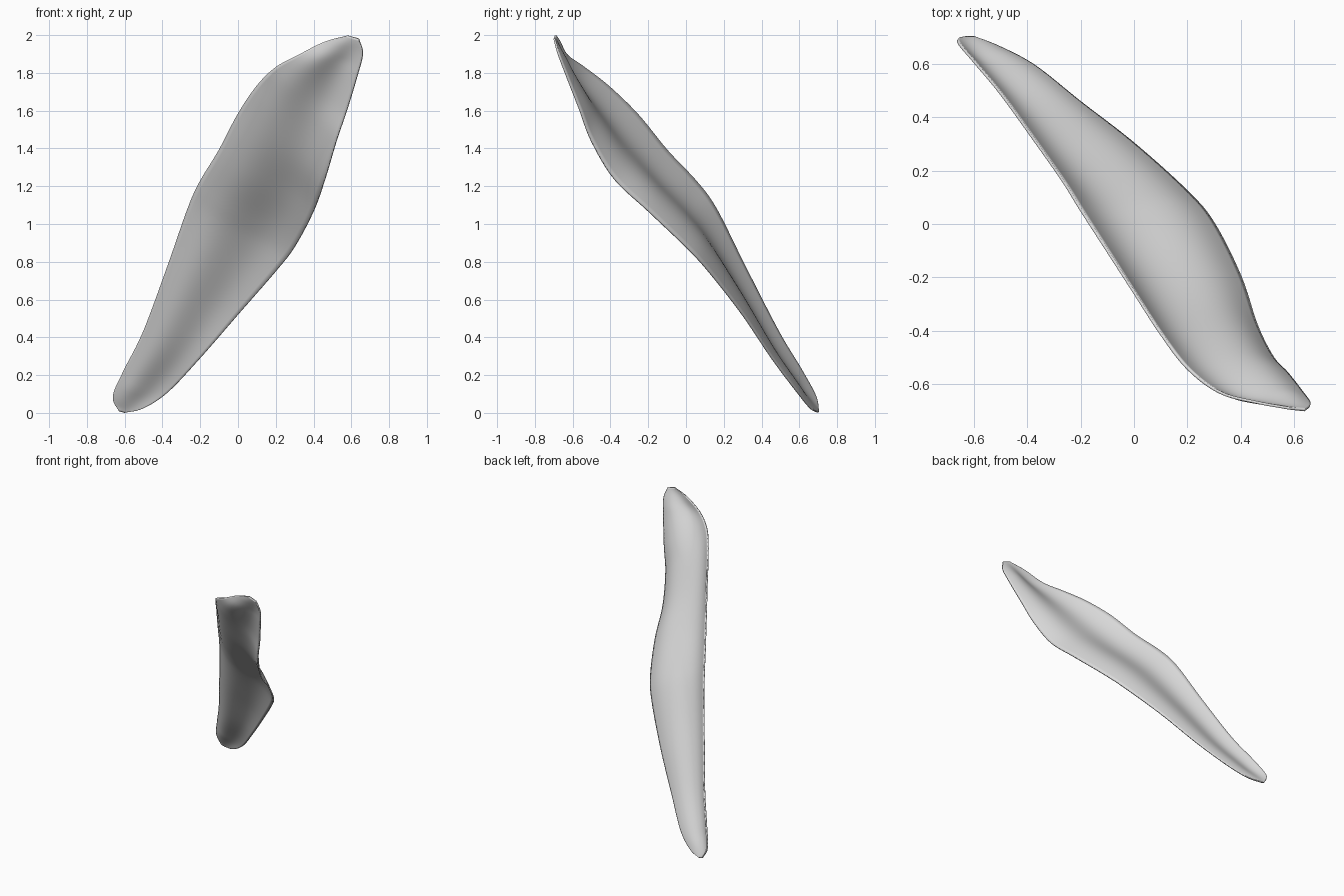
import bpy, bmesh, math
from mathutils import Vector

if "Cube" in bpy.data.objects:
    bpy.data.objects.remove(bpy.data.objects["Cube"])

# Paired points on the two long edges of the curled petal, bottom tip to top tip
LEFT = [(-.63, .70, .01), (-.66, .685, .09), (-.60, .61, .23), (-.50, .49, .43), (-.37, .31, .78),
        (-.265, .16, 1.08), (-.20, .055, 1.225), (-.10, -.10, 1.39), (0, -.255, 1.58), (.10, -.41, 1.73),
        (.20, -.54, 1.83), (.32, -.63, 1.895), (.46, -.668, 1.965), (.58, -.69, 1.998)]
RIGHT = [(-.60, .70, .003), (-.50, .66, .025), (-.37, .59, .11), (-.20, .455, .29), (0, .30, .52),
         (.20, .12, .75), (.30, 0, .88), (.40, -.20, 1.07), (.46, -.38, 1.24), (.52, -.50, 1.44),
         (.575, -.56, 1.60), (.63, -.63, 1.78), (.66, -.675, 1.90), (.64, -.697, 1.98)]
AXIS = Vector((.445, -.507, .73)).normalized()
STEPS, ACROSS = 6, 24
THICK = .01


def smooth_path(pts):
    """Catmull-Rom samples through the points."""
    p = [Vector(q) for q in pts]
    p = [p[0] * 2 - p[1]] + p + [p[-1] * 2 - p[-2]]
    out = []
    for i in range(1, len(p) - 2):
        a, b, c, d = p[i - 1:i + 3]
        for k in range(STEPS):
            t = k / STEPS
            out.append(.5 * (2 * b + (c - a) * t + (2 * a - 5 * b + 4 * c - d) * t * t
                             + (3 * b - a - 3 * c + d) * t ** 3))
    return out + [p[-2]]


# Petal skin: lofted sections with an S-shaped wave, its trough moving from one edge to the other
bm = bmesh.new()
rows = []
left, right = smooth_path(LEFT), smooth_path(RIGHT)
for i, (a, b) in enumerate(zip(left, right)):
    u = i / (len(left) - 1)
    w = b - a
    n = w.cross(AXIS).normalized()
    fade = min(1, u * 8, (1 - u) * 8)
    wave = .05 + .015 * u
    bow = .085 - .11 * u
    row = []
    for j in range(ACROSS + 1):
        v = j / ACROSS
        h = wave * math.sin(2 * math.pi * v) + bow * math.sin(math.pi * v)
        row.append(bm.verts.new(a + w * v + n * (h * fade * w.length)))
    rows.append(row)
for r0, r1 in zip(rows, rows[1:]):
    for j in range(ACROSS):
        bm.faces.new((r0[j], r0[j + 1], r1[j + 1], r1[j]))
bmesh.ops.recalc_face_normals(bm, faces=bm.faces)
mesh = bpy.data.meshes.new("curled_petal")
bm.to_mesh(mesh)
bm.free()
petal = bpy.data.objects.new("curled_petal", mesh)
bpy.context.collection.objects.link(petal)

# Thin wall
wall = petal.modifiers.new("wall", 'SOLIDIFY')
wall.thickness = THICK
wall.offset = 0

mat = bpy.data.materials.new("light grey")
mat.diffuse_color = (.7, .7, .7, 1)
mat.use_nodes = True
mat.node_tree.nodes["Principled BSDF"].inputs["Base Color"].default_value = mat.diffuse_color
mesh.materials.append(mat)

bpy.context.view_layer.objects.active = petal
petal.select_set(True)
bpy.ops.object.shade_smooth_by_angle(angle=math.radians(50))
